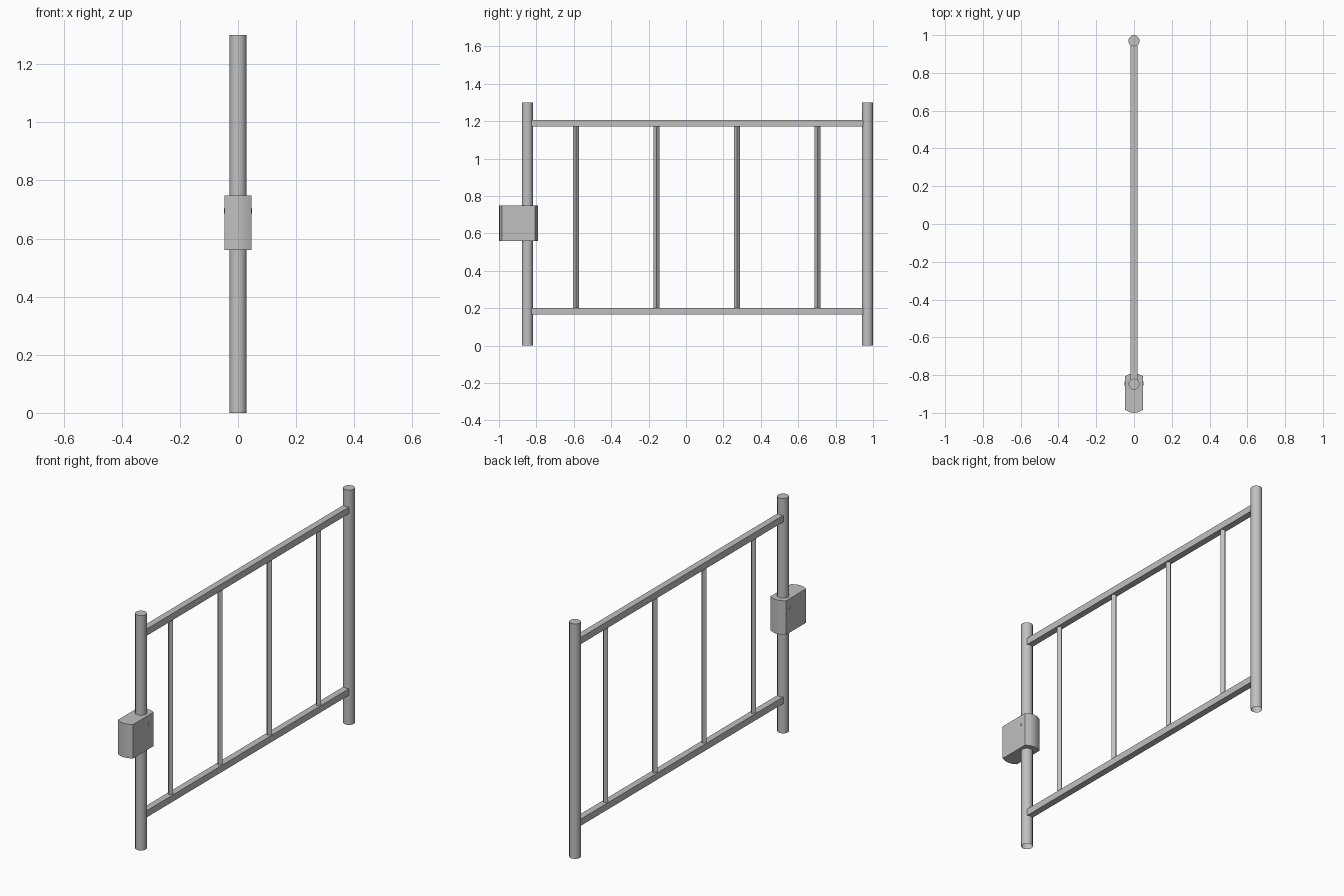
import bpy, bmesh, math

cube = bpy.data.objects.get("Cube")
if cube:
    bpy.data.objects.remove(cube)

steel = bpy.data.materials.new("grey steel")
steel.use_nodes = True
GREY = (0.53, 0.53, 0.53, 1)
steel.diffuse_color = GREY
steel.node_tree.nodes["Principled BSDF"].inputs["Base Color"].default_value = GREY


def prism(name, outline, z0, z1, smooth=False, bottom=True):
    """Extrude a closed xy outline from z0 to z1."""
    bm = bmesh.new()
    low = [bm.verts.new((x, y, z0)) for x, y in outline]
    high = [bm.verts.new((x, y, z1)) for x, y in outline]
    n = len(outline)
    for i in range(n):
        j = (i + 1) % n
        bm.faces.new((low[i], low[j], high[j], high[i]))
    bm.faces.new(high)
    if bottom:
        bm.faces.new(low[::-1])
    mesh = bpy.data.meshes.new(name)
    bm.to_mesh(mesh)
    bm.free()
    mesh.materials.append(steel)
    obj = bpy.data.objects.new(name, mesh)
    bpy.context.collection.objects.link(obj)
    if smooth:
        bpy.ops.object.select_all(action="DESELECT")
        obj.select_set(True)
        bpy.context.view_layer.objects.active = obj
        bpy.ops.object.shade_smooth_by_angle(angle=math.radians(40))
    return obj


def ring(y, radius, sides):
    return [(radius * math.cos(math.tau * i / sides),
             y + radius * math.sin(math.tau * i / sides)) for i in range(sides)]


def rect(half_x, y0, y1):
    return [(-half_x, y0), (half_x, y0), (half_x, y1), (-half_x, y1)]


# Round end posts, open underneath
for name, y in (("lock_post", -0.848), ("hinge_post", 0.97)):
    prism(name, ring(y, 0.03, 12), 0, 1.3, smooth=True, bottom=False)

# Square rails
for name, z in (("bottom_rail", 0.165), ("top_rail", 1.17)):
    prism(name, rect(0.018, -0.83, 0.945), z, z + 0.037)

# Upright bars, set edge-on
for i in range(4):
    prism(f"bar_{i + 1}", ring(-0.589 + 0.431 * i, 0.016, 4), 0.19, 1.18)

# Lock case with gently bowed ends
W, BOW = 0.047, 0.016
arc = [-1, -0.5, 0, 0.5, 1]
front = [(W * t, -1 + BOW * t * t) for t in arc]
back = [(-W * t, -0.79 - BOW * t * t) for t in arc]
prism("lock_case", front + back, 0.56, 0.748, smooth=True)

# Small keyhole studs on both sides of the lock case
for side, name in ((1, "left_stud"), (-1, "right_stud")):
    bpy.ops.mesh.primitive_cylinder_add(
        vertices=10, radius=0.01, depth=0.004,
        location=(side * W, -0.845, 0.695), rotation=(0, math.pi / 2, 0))
    stud = bpy.context.object
    stud.name = name
    stud.data.materials.append(steel)
